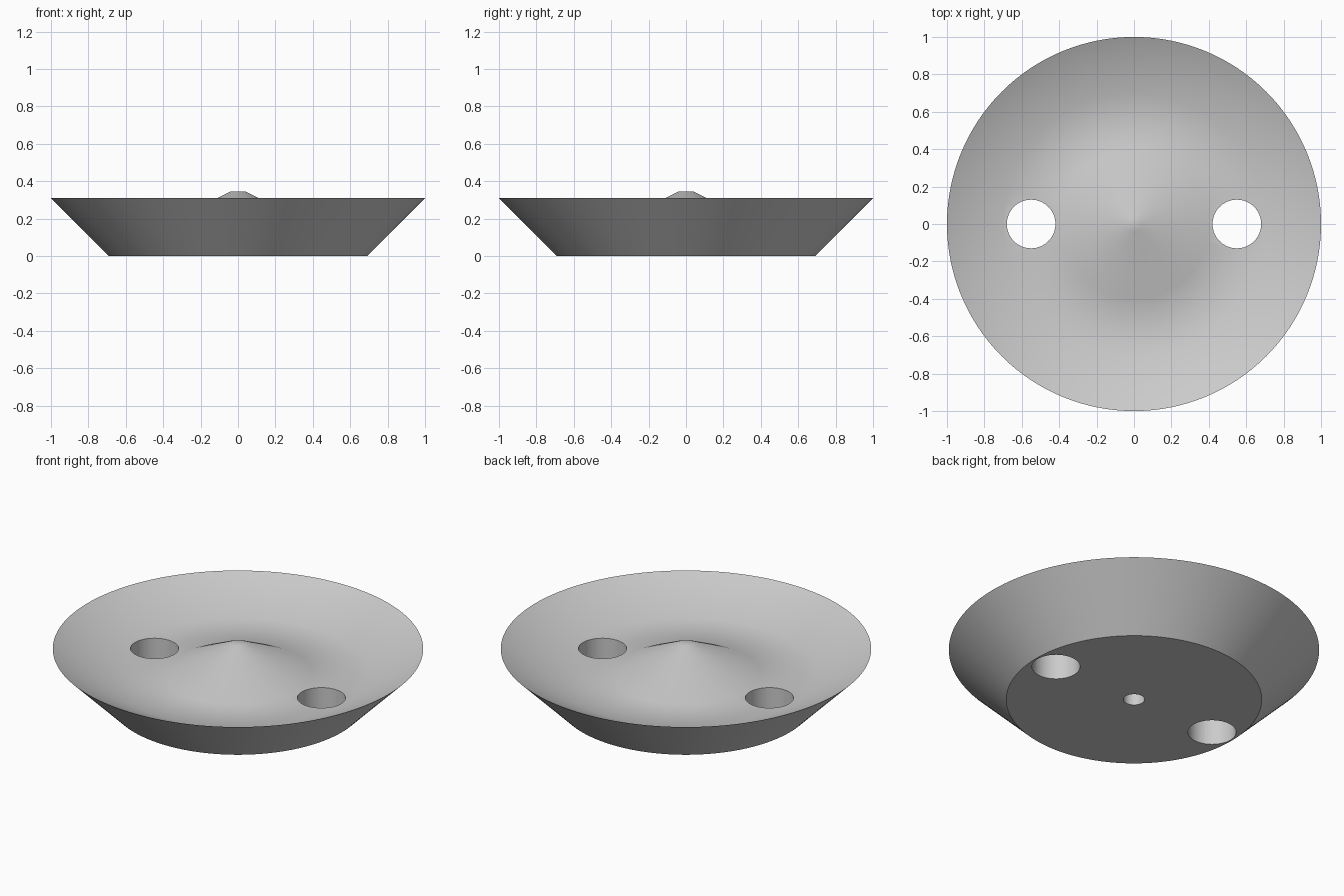
import bpy
import bmesh
from math import pi, radians
from mathutils import Matrix

if "Cube" in bpy.data.objects:
    bpy.data.objects.remove(bpy.data.objects["Cube"])

SEGMENTS = 128

# Single plain grey
grey = bpy.data.materials.new("plain_grey")
grey.use_nodes = True
colour = (0.6, 0.6, 0.6, 1)
grey.diffuse_color = colour
grey.node_tree.nodes["Principled BSDF"].inputs["Base Color"].default_value = colour


def add_object(name, bm):
    bmesh.ops.recalc_face_normals(bm, faces=bm.faces)
    mesh = bpy.data.meshes.new(name)
    bm.to_mesh(mesh)
    bm.free()
    mesh.materials.append(grey)
    obj = bpy.data.objects.new(name, mesh)
    bpy.context.collection.objects.link(obj)
    return obj


def lathe(name, profile):
    bm = bmesh.new()
    verts = [bm.verts.new((r, 0, z)) for r, z in profile]
    edges = [bm.edges.new(pair) for pair in zip(verts, verts[1:])]
    bmesh.ops.spin(bm, geom=verts + edges, cent=(0, 0, 0), axis=(0, 0, 1),
                   angle=2 * pi, steps=SEGMENTS, use_duplicate=False)
    bmesh.ops.remove_doubles(bm, verts=bm.verts, dist=0.0001)
    return add_object(name, bm)


# Dish: bottom socket, flat base, flared side, sloped inside, valley, central cone
dish = lathe("dish", [
    (0, 0.27), (0.058, 0.27), (0.058, 0), (0.69, 0), (1, 0.31),
    (0.7, 0.165), (0.4, 0.165), (0.04, 0.345), (0, 0.345)])

# Two round holes through the valley
for side, x in (("left", 0.55), ("right", -0.55)):
    bm = bmesh.new()
    bmesh.ops.create_cone(bm, cap_ends=True, segments=64, radius1=0.13,
                          radius2=0.13, depth=1, matrix=Matrix.Translation((x, 0, 0.1)))
    cutter = add_object(side + "_hole_cutter", bm)
    cutter.hide_render = True
    cut = dish.modifiers.new(side + "_hole", "BOOLEAN")
    cut.operation = "DIFFERENCE"
    cut.solver = "EXACT"
    cut.object = cutter

# Bake the cuts and drop the cutters
graph = bpy.context.evaluated_depsgraph_get()
dish.data = bpy.data.meshes.new_from_object(dish.evaluated_get(graph))
for cut in list(dish.modifiers):
    cutter = cut.object
    dish.modifiers.remove(cut)
    bpy.data.objects.remove(cutter)

# Smooth surfaces with crisp rims
bpy.ops.object.select_all(action="DESELECT")
dish.select_set(True)
bpy.context.view_layer.objects.active = dish
bpy.ops.object.shade_smooth_by_angle(angle=radians(35))
